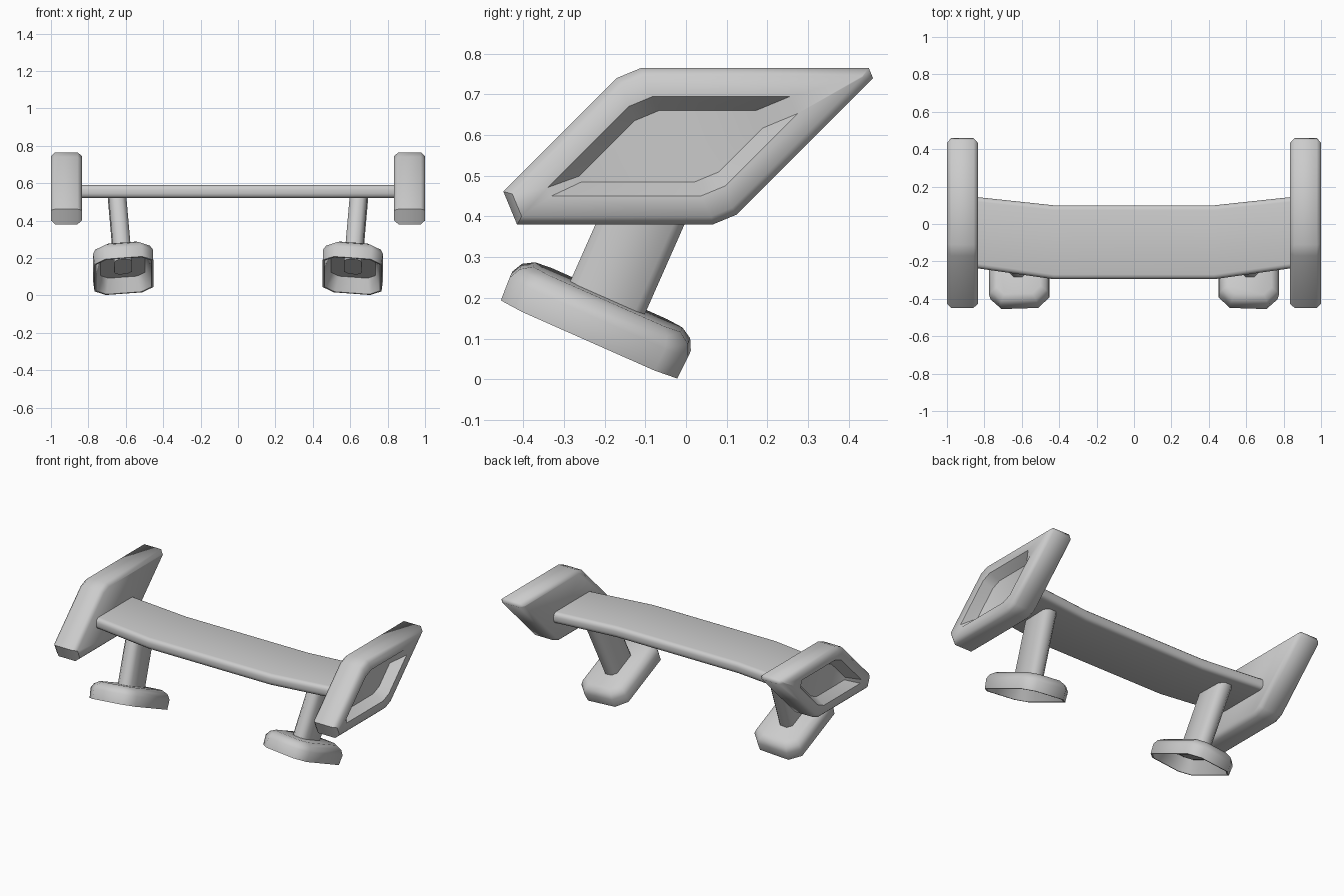
import bpy, bmesh, math

cube = bpy.data.objects.get("Cube")
if cube:
    bpy.data.objects.remove(cube)

GREY = (0.6, 0.6, 0.6, 1)
grey = bpy.data.materials.new("plain grey")
grey.use_nodes = True
grey.diffuse_color = GREY
grey.node_tree.nodes["Principled BSDF"].inputs["Base Color"].default_value = GREY


def loft(name, rings, angle=50):
    """Skin a list of matching point rings and cap both ends."""
    bm = bmesh.new()
    loops = [[bm.verts.new(p) for p in ring] for ring in rings]
    count = len(loops[0])
    for a, b in zip(loops, loops[1:]):
        for i in range(count):
            j = (i + 1) % count
            bm.faces.new((a[i], a[j], b[j], b[i]))
    bm.faces.new(loops[0])
    bm.faces.new(loops[-1])
    bmesh.ops.recalc_face_normals(bm, faces=bm.faces)
    mesh = bpy.data.meshes.new(name)
    bm.to_mesh(mesh)
    bm.free()
    mesh.materials.append(grey)
    obj = bpy.data.objects.new(name, mesh)
    bpy.context.collection.objects.link(obj)
    bpy.ops.object.select_all(action='DESELECT')
    obj.select_set(True)
    bpy.context.view_layer.objects.active = obj
    bpy.ops.object.shade_smooth_by_angle(angle=math.radians(angle))
    return obj


def slanted_plate(x, inset, front_cut, back_cut, blunt_cut):
    """Slanted four-sided outline in the yz plane with trimmed corners."""
    low, high = 0.38 + inset, 0.765 - inset
    shift = inset * (1 + math.sqrt(2))
    front, back = -0.53 + shift, 0.485 - shift
    rise = high - low
    d = math.sqrt(0.5)
    pts = [(front + front_cut, low), (front + d * front_cut, low + d * front_cut),
           (front + rise - d * blunt_cut, high - d * blunt_cut), (front + rise + blunt_cut, high),
           (back - back_cut, high), (back - d * back_cut, high - d * back_cut),
           (back - rise + d * blunt_cut, low + d * blunt_cut), (back - rise - blunt_cut, low)]
    return [(x, y, z) for y, z in pts]


def octagon(half_x, half_u, cut):
    return [(half_x, cut - half_u), (half_x, half_u - cut), (half_x - cut, half_u),
            (cut - half_x, half_u), (-half_x, half_u - cut), (-half_x, cut - half_u),
            (cut - half_x, -half_u), (half_x - cut, -half_u)]


TILT = math.atan2(0.405, 0.915)
LEAN = 0.08


def place(side, x, u, n):
    """Tilted foot space to model space: u runs along the foot, n up the strut."""
    up = n - LEAN * x
    return (side * (0.61 + x + LEAN * n),
            -0.235 + u * math.cos(TILT) + up * math.sin(TILT),
            0.105 - u * math.sin(TILT) + up * math.cos(TILT))


# Wing blade, swept back towards both ends
def blade_ring(x, front, back, low=0.52, high=0.59, r=0.025):
    ring = []
    corners = [(back - r, high - r), (front + r, high - r), (front + r, low + r), (back - r, low + r)]
    for k, (y, z) in enumerate(corners):
        for s in range(4):
            a = math.pi / 2 * (k + s / 3)
            ring.append((x, y + r * math.cos(a), z + r * math.sin(a)))
    return ring


TIP, MID = (-0.235, 0.145), (-0.295, 0.10)
loft("wing_blade", [blade_ring(-0.85, *TIP), blade_ring(-0.43, *MID),
                    blade_ring(0.43, *MID), blade_ring(0.85, *TIP)])

for label, side in (("left", 1), ("right", -1)):
    # End plate with a recessed panel on the outer face
    loft(label + "_end_plate", [
        slanted_plate(side * 0.835, 0.02, 0.078, 0.004, 0.03),
        slanted_plate(side * 0.858, 0, 0.115, 0.036, 0.035),
        slanted_plate(side * 0.977, 0, 0.115, 0.036, 0.035),
        slanted_plate(side, 0.02, 0.078, 0.004, 0.03),
        slanted_plate(side, 0.07, 0.03, 0.06, 0.035),
        slanted_plate(side * 0.94, 0.105, 0.02, 0.06, 0.035)])

    # Hollow foot: recess, rim, outer wall and chamfered top
    foot = [(0.04, 0.08), (0.012, 0), (0.003, 0), (0, 0.06), (0.014, 0.088), (0.042, 0.106)]
    loft(label + "_foot", [
        [place(side, x, u, n) for x, u in octagon(0.16 - inset, 0.24 - inset, 0.06 - inset * 0.4)]
        for inset, n in foot])

    # Strut running from inside the foot up into the blade
    section = octagon(0.047, 0.1, 0.025)
    loft(label + "_strut", [
        [place(side, x, u, 0.053) for x, u in section],
        [place(side, x, u, (0.445 + u * math.sin(TILT)) / math.cos(TILT)) for x, u in section]])
